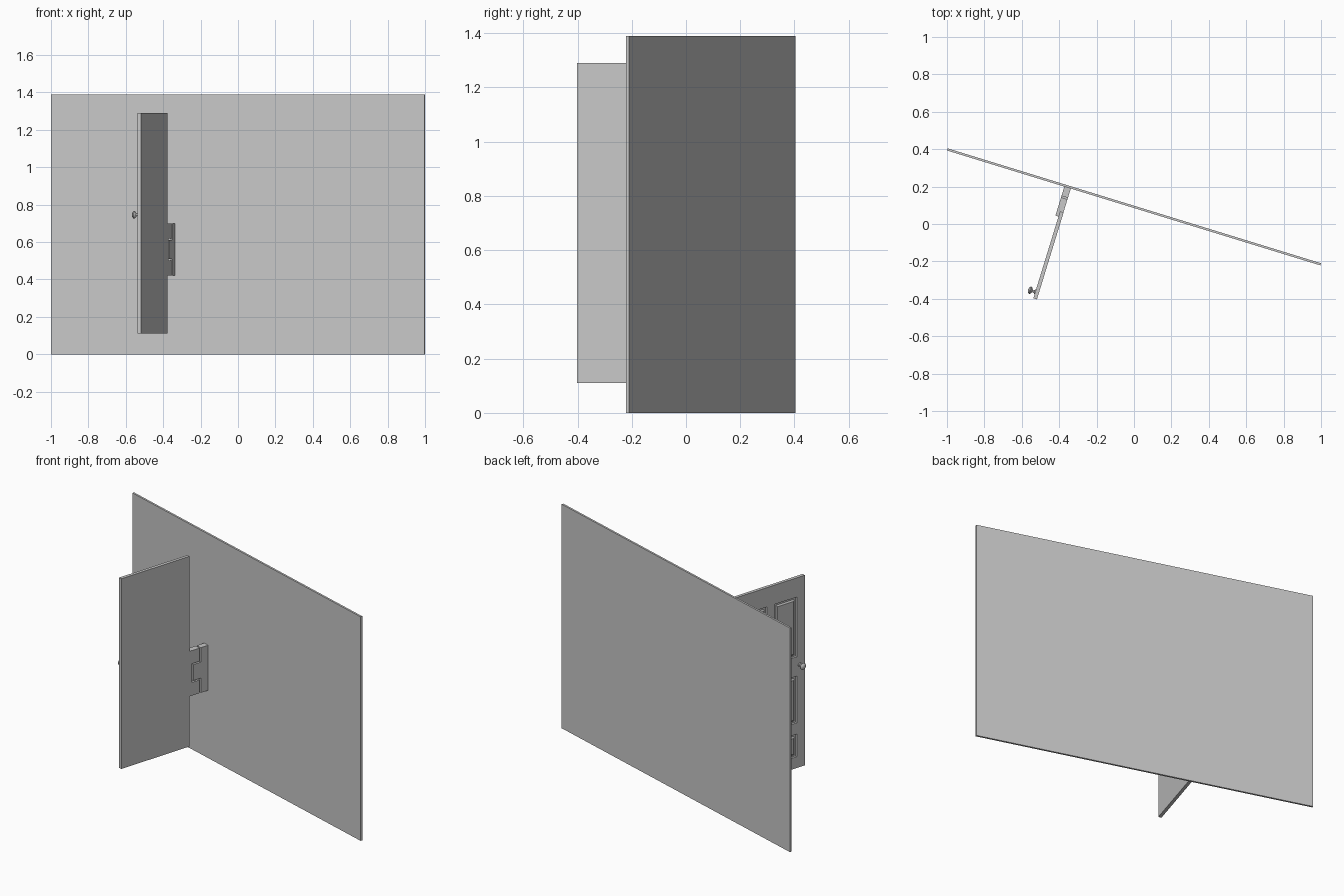
import bpy, bmesh, math
from mathutils import Matrix, Vector

if "Cube" in bpy.data.objects:
    bpy.data.objects.remove(bpy.data.objects["Cube"], do_unlink=True)

# Single plain grey
grey = bpy.data.materials.new("plain_grey")
grey.use_nodes = True
colour = (0.58, 0.58, 0.58, 1)
grey.diffuse_color = colour
grey.node_tree.nodes["Principled BSDF"].inputs["Base Color"].default_value = colour

# Shared frame: origin on the wall face at the hinge, x along the wall, -y out from it
FRAME = Matrix.Translation((-0.337, 0.189, 0)) @ Matrix.Rotation(math.radians(-17.1), 4, 'Z')
DOOR_THICK = 0.02


def finish(name, bm, smooth=False):
    bmesh.ops.recalc_face_normals(bm, faces=bm.faces[:])
    mesh = bpy.data.meshes.new(name)
    bm.to_mesh(mesh)
    bm.free()
    mesh.materials.append(grey)
    obj = bpy.data.objects.new(name, mesh)
    bpy.context.collection.objects.link(obj)
    obj.matrix_world = FRAME
    if smooth:
        bpy.ops.object.select_all(action='DESELECT')
        obj.select_set(True)
        bpy.context.view_layer.objects.active = obj
        bpy.ops.object.shade_smooth_by_angle(angle=math.radians(40))
    return obj


def slab(name, outline, x0, x1):
    """Extrude a (distance from wall, height) outline from x0 to x1."""
    bm = bmesh.new()
    face = bm.faces.new([bm.verts.new((x0, -d, z)) for d, z in outline])
    new = bmesh.ops.extrude_face_region(bm, geom=[face], use_keep_orig=True)["geom"]
    bmesh.ops.translate(bm, vec=(x1 - x0, 0, 0),
                        verts=[v for v in new if isinstance(v, bmesh.types.BMVert)])
    return finish(name, bm)


# Wall panel
slab("wall_panel", [(0, 0), (0, 1.39), (-0.012, 1.39), (-0.012, 0)], -0.694, 1.395)

# Door with six raised-and-fielded panels on one side
near, far, low, high = 0.133, 0.619, 0.11, 1.29
cols = [near, near + 0.06, near + 0.215, near + 0.273, far - 0.057, far]
rows = [low, 0.18, 0.32, 0.39, 0.68, 0.80, 1.17, high]
bm = bmesh.new()
grid = [[bm.verts.new((-DOOR_THICK, -d, z)) for z in rows] for d in cols]
panels = []
for i in range(len(cols) - 1):
    for j in range(len(rows) - 1):
        f = bm.faces.new((grid[i][j], grid[i + 1][j], grid[i + 1][j + 1], grid[i][j + 1]))
        if i % 2 and j % 2:
            panels.append(f)
rim = [e for e in bm.edges if e.is_boundary]
new = bmesh.ops.extrude_edge_only(bm, edges=rim)["geom"]
bmesh.ops.translate(bm, vec=(DOOR_THICK, 0, 0),
                    verts=[v for v in new if isinstance(v, bmesh.types.BMVert)])
bmesh.ops.edgeloop_fill(bm, edges=[e for e in bm.edges if e.is_boundary])
bmesh.ops.recalc_face_normals(bm, faces=bm.faces[:])
for width, depth in ((0.004, -0.008), (0.014, 0), (0.012, 0.006)):
    bmesh.ops.inset_individual(bm, faces=panels, thickness=width, depth=depth)
finish("door", bm)

# Hinge leaves: a tongue on the wall leaf sits in a notch of the door leaf
bottom, top, t0, t1, gap = 0.42, 0.70, 0.51, 0.61, 0.008
slab("hinge_wall_leaf", [(0, bottom), (0.052, bottom), (0.052, t0), (0.105, t0),
                         (0.105, t1), (0.052, t1), (0.052, top), (0, top)], -0.037, -0.001)
slab("hinge_door_leaf", [(0.162, bottom), (0.06, bottom), (0.06, t0 - gap),
                         (0.113, t0 - gap), (0.113, t1 + gap), (0.06, t1 + gap),
                         (0.06, top), (0.162, top)], -0.037, -0.001)

# Hinge pin
bm = bmesh.new()
bmesh.ops.create_cone(bm, cap_ends=True, segments=16, radius1=0.008, radius2=0.008,
                      depth=top - bottom - 0.01,
                      matrix=Matrix.Translation((-0.019, -0.083, (top + bottom) / 2)))
finish("hinge_pin", bm, smooth=True)

# Door knob turned from a profile of (radius, distance out from the door)
profile = [(0, -0.002), (0.012, -0.002), (0.012, 0.004), (0.007, 0.007), (0.007, 0.017),
           (0.014, 0.02), (0.02, 0.026), (0.02, 0.031), (0.014, 0.037), (0, 0.04)]
centre = Vector((-DOOR_THICK, -0.583, 0.745))
bm = bmesh.new()
verts = [bm.verts.new(centre + Vector((-out, 0, r))) for r, out in profile]
edges = [bm.edges.new(pair) for pair in zip(verts, verts[1:])]
bmesh.ops.spin(bm, geom=verts + edges, cent=centre, axis=(1, 0, 0),
               angle=math.tau, steps=24)
bmesh.ops.remove_doubles(bm, verts=bm.verts[:], dist=0.0002)
finish("door_knob", bm, smooth=True)
